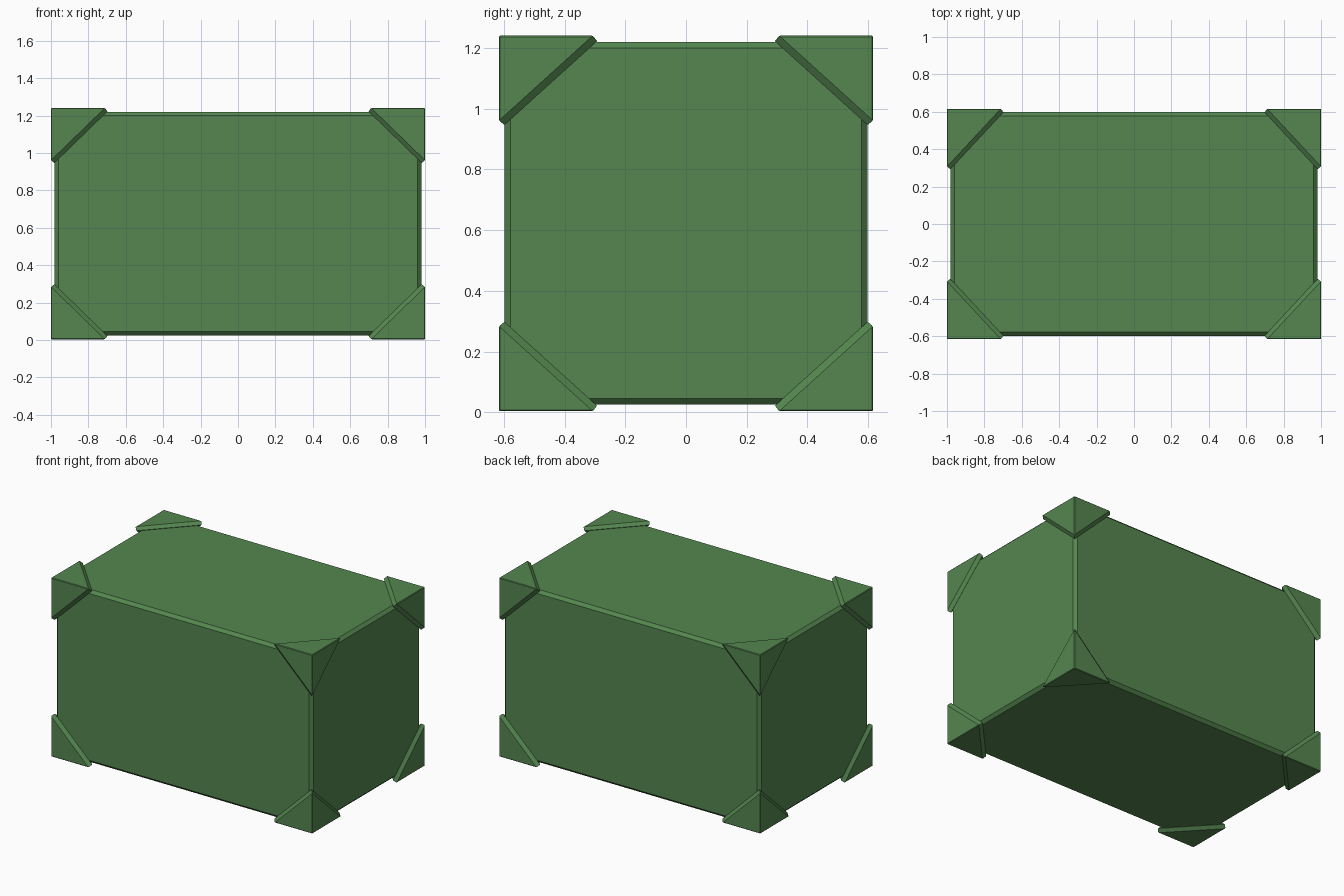
import bpy, bmesh
from mathutils import Vector

if "Cube" in bpy.data.objects:
    bpy.data.objects.remove(bpy.data.objects["Cube"])

CENTRE = Vector((0, 0, 0.622))
BODY = (0.981, 0.598, 0.597)       # half sizes of the crate body
OUTER = Vector((1.0, 0.616, 0.6185))  # half sizes over the corner guards

green = bpy.data.materials.new("green_paint")
green.diffuse_color = (0.09, 0.24, 0.08, 1)
green.use_nodes = True
green.node_tree.nodes["Principled BSDF"].inputs["Base Color"].default_value = green.diffuse_color


def add_object(name, bm):
    bmesh.ops.recalc_face_normals(bm, faces=bm.faces)
    mesh = bpy.data.meshes.new(name)
    bm.to_mesh(mesh)
    bm.free()
    mesh.materials.append(green)
    obj = bpy.data.objects.new(name, mesh)
    obj.location = CENTRE
    bpy.context.collection.objects.link(obj)
    return obj


# Crate body: a box with chamfered edges
bm = bmesh.new()
bmesh.ops.create_cube(bm, size=2)
bmesh.ops.scale(bm, vec=BODY, verts=bm.verts)
bmesh.ops.bevel(bm, geom=bm.edges[:], offset=0.02, segments=1, affect='EDGES')
add_object("crate_body", bm)

# Corner guard: three-sided cap with a chamfered rim, mirrored to all corners
reach = (0.302, 0.323, 0.294)
depth, rim = 0.018, 0.014
points = [Vector((0, 0, 0))]
for axis in range(3):
    face_tip = Vector((0, 0, 0))
    face_tip[axis] = reach[axis] - rim
    rim_tip = Vector((depth, depth, depth))
    rim_tip[axis] = reach[axis]
    points += [face_tip, rim_tip]
bm = bmesh.new()
for p in points:
    bm.verts.new(OUTER - p)
bmesh.ops.convex_hull(bm, input=bm.verts[:])
bmesh.ops.dissolve_limit(bm, angle_limit=0.03, verts=bm.verts[:], edges=bm.edges[:])
corner = max(bm.verts, key=lambda v: v.co.x + v.co.y + v.co.z)
bmesh.ops.bevel(bm, geom=list(corner.link_edges), offset=0.004, segments=1, affect='EDGES')
guards = add_object("corner_guards", bm)
mirror = guards.modifiers.new("mirror", 'MIRROR')
mirror.use_axis = (True, True, True)
mirror.use_mirror_merge = False
